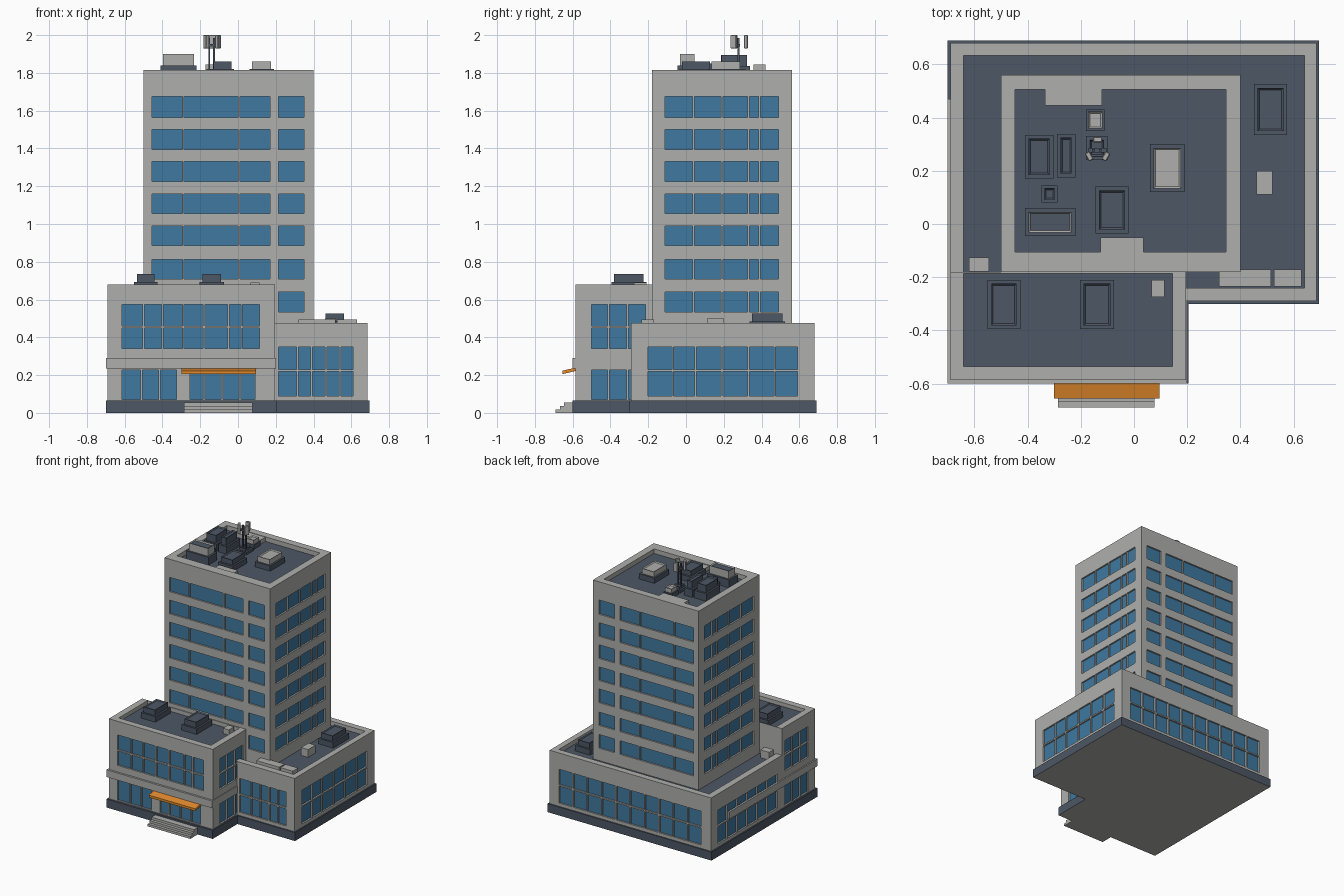
import bpy, bmesh, math
from mathutils import Matrix, Vector

if "Cube" in bpy.data.objects:
    bpy.data.objects.remove(bpy.data.objects["Cube"])


def material(name, rgb):
    m = bpy.data.materials.new(name)
    m.diffuse_color = (*rgb, 1)
    m.use_nodes = True
    m.node_tree.nodes["Principled BSDF"].inputs["Base Color"].default_value = m.diffuse_color
    return m


WALL = material("light_concrete", (0.43, 0.43, 0.42))
DARK = material("dark_slate", (0.075, 0.095, 0.13))
GLASS = material("blue_glass", (0.05, 0.19, 0.35))
ORANGE = material("orange_awning", (0.75, 0.25, 0.025))


def finish(name, bm, mats):
    me = bpy.data.meshes.new(name)
    bm.to_mesh(me)
    bm.free()
    for m in mats:
        me.materials.append(m)
    ob = bpy.data.objects.new(name, me)
    bpy.context.collection.objects.link(ob)
    return ob


def box(name, x0, x1, y0, y1, z0, z1, mat, bevel=0.0):
    bm = bmesh.new()
    bmesh.ops.create_cube(bm, size=1)
    for v in bm.verts:
        v.co = Vector((x0 + (v.co.x + .5) * (x1 - x0), y0 + (v.co.y + .5) * (y1 - y0),
                       z0 + (v.co.z + .5) * (z1 - z0)))
    if bevel:
        bmesh.ops.bevel(bm, geom=bm.edges[:], offset=bevel, segments=1, affect='EDGES')
    return finish(name, bm, [mat])


def panes(edges, gap=0.01):
    """Window spans between consecutive mullion centres."""
    return [(a + gap / 2, b - gap / 2) for a, b in zip(edges, edges[1:])]


def facade(name, side, plane, a0, a1, z0, z1, uspans, zspans, depth=0.012):
    """Wall sheet with recessed glass wherever a column span meets a row span."""
    bm = bmesh.new()
    s = 1 if side in ("front", "left") else -1

    def quad(pts, mi):
        co = [(a, plane + s * d, z) if side in ("front", "back") else (plane + s * d, a, z)
              for a, z, d in pts]
        if side in ("back", "left"):
            co.reverse()
        bm.faces.new([bm.verts.new(c) for c in co]).material_index = mi

    us = [a0] + [v for sp in uspans for v in sp] + [a1]
    zs = [z0] + [v for sp in zspans for v in sp] + [z1]
    for i, (a, b) in enumerate(zip(us, us[1:])):
        for j, (c, d) in enumerate(zip(zs, zs[1:])):
            ring = [(a, c), (b, c), (b, d), (a, d)]
            if i % 2 and j % 2:
                quad([(*p, depth) for p in ring], 1)
                for p, q in zip(ring, ring[1:] + ring[:1]):
                    quad([(*p, 0), (*q, 0), (*q, depth), (*p, depth)], 0)
            else:
                quad([(*p, 0) for p in ring], 0)
    bmesh.ops.remove_doubles(bm, verts=bm.verts[:], dist=1e-5)
    return finish(name, bm, [WALL, GLASS])


def roof(name, outer, inner, top, floor):
    """Parapet rim, its inner faces and a sunken dark roof; rects are x0,x1,y0,y1."""
    def ring(r, z):
        x0, x1, y0, y1 = r
        return [bm.verts.new(p) for p in ((x0, y0, z), (x1, y0, z), (x1, y1, z), (x0, y1, z))]
    bm = bmesh.new()
    o, i, f = ring(outer, top), ring(inner, top), ring(inner, floor)
    for k in range(4):
        n = (k + 1) % 4
        bm.faces.new((o[k], o[n], i[n], i[k]))
        bm.faces.new((i[k], i[n], f[n], f[k]))
    bm.faces.new(f).material_index = 1
    return finish(name, bm, [WALL, DARK])


def unit(name, x0, x1, y0, y1, z0, z1, body=DARK, lid=DARK, m=0.014):
    """Roof machine: low curb, body and a sunken lid."""
    box(name + "_curb", x0, x1, y0, y1, z0, z0 + (z1 - z0) * 0.5, DARK)
    bm = bmesh.new()
    bmesh.ops.create_cube(bm, size=1)
    sx, sy, sz = x1 - x0 - 2 * m, y1 - y0 - 2 * m, z1 - z0
    bmesh.ops.transform(bm, verts=bm.verts[:], matrix=Matrix.Translation(
        ((x0 + x1) / 2, (y0 + y1) / 2, (z0 + z1) / 2)) @ Matrix.Diagonal((sx, sy, sz, 1)))
    top = max(bm.faces, key=lambda f: f.calc_center_median().z)
    bmesh.ops.inset_region(bm, faces=[top], thickness=0.01, depth=-0.008)
    top.material_index = 1
    finish(name, bm, [body, lid])


def prism(name, pts, z0, z1, mats):
    bm = bmesh.new()
    lo = [bm.verts.new((x, y, z0)) for x, y in pts]
    hi = [bm.verts.new((x, y, z1)) for x, y in pts]
    bm.faces.new(hi)
    bm.faces.new(lo[::-1]).material_index = len(mats) - 1
    for k in range(len(pts)):
        n = (k + 1) % len(pts)
        bm.faces.new((lo[k], lo[n], hi[n], hi[k]))
    return finish(name, bm, mats)


# Plinth, dark with a pale underside
prism("plinth", [(-.7, -.6), (.205, -.6), (.205, -.3), (.695, -.3), (.695, .69), (-.7, .69)],
      0, 0.065, [DARK, WALL])

# Tower
T0, T1 = 0.42, 1.815
rows = [(.535, .64), (.71, .812), (.885, .99), (1.055, 1.16), (1.225, 1.33), (1.395, 1.5), (1.565, 1.675)]
wide = [(-.455, -.295), (-.285, 0), (.01, .17), (.215, .35)]
deep = panes([-.115, .04, .19, .33, .39, .495])
facade("tower_front", "front", -.18, -.5, .4, T0, T1, wide, rows)
facade("tower_back", "back", .56, -.5, .4, T0, T1, wide, rows)
facade("tower_right", "right", .4, -.18, .56, T0, T1, deep, rows)
facade("tower_left", "left", -.5, -.18, .56, T0, T1, deep, rows)
roof("tower_roof", (-.5, .4, -.18, .56), (-.447, .345, -.105, .505), T1, 1.78)

# Low podium
P0, P1 = 0.065, 0.475
low = panes([.085, .225, .355])
facade("podium_front", "front", -.29, .195, .685, P0, P1, panes([.21, .315, .39, .465, .54, .615]), low)
facade("podium_right", "right", .685, -.29, .68, P0, P1, panes([-.205, -.07, .05, .19, .33, .47, .595]), low)
facade("podium_back", "back", .68, -.69, .685, P0, P1,
       panes([-.61 + 1.22 * k / 10 for k in range(11)]), low)
facade("podium_left", "left", -.69, -.18, .68, P0, P1,
       panes([-.13 + .73 * k / 6 for k in range(7)]), low)
roof("podium_roof", (-.69, .685, -.29, .68), (-.64, .64, -.24, .632), P1, .44)

# Taller front block: ground floor and upper floor
B1 = 0.68
ground, upper = [(.072, .228)], panes([.335, .455, .58])
facade("block_front_ground", "front", -.585, -.69, .195, P0, .26,
       panes([-.62, -.51, -.415, -.32]) + panes([-.26, -.18, -.085, .01, .095]), ground)
facade("block_front_upper", "front", -.585, -.69, .195, .26, B1,
       panes([-.62, -.5, -.4, -.29, -.18, -.05, .02, .12]), upper)
side = panes([-.505, -.41, -.31, -.21])
for s, x in (("right", .195), ("left", -.69)):
    facade("block_" + s + "_ground", s, x, -.585, -.18, P0, .26, side, ground)
    facade("block_" + s + "_upper", s, x, -.585, -.18, .26, B1, side, upper)
facade("block_back", "back", -.18, -.69, -.5, .4, B1, [], [])
roof("block_roof", (-.69, .195, -.585, -.18), (-.64, .145, -.535, -.186), B1, .65)

# Ledge between the floors, wrapping the front and both sides
box("ledge_front", -.7, .2, -.6, -.58, .235, .29, WALL)
box("ledge_left", -.7, -.685, -.6, .47, .235, .29, WALL)
box("ledge_right", .19, .2, -.6, -.29, .235, .29, WALL)

# Entrance awning and steps
awning = box("awning", -.3, .095, -.655, -.583, .222, .24, ORANGE)
for v in awning.data.vertices:
    if v.co.y < -.6:
        v.co.z -= 0.017
for k, y in enumerate((-.69, -.668, -.645)):
    box("step_%d" % k, -.285, .077, y, -.595, 0, .018 * (k + 1), WALL)

# Tower roof equipment
R = 1.78
unit("cooler_a", -.41, -.303, .17, .335, R, 1.895)
unit("cooler_b", -.29, -.22, .175, .338, R, 1.895)
unit("cooler_c", -.41, -.22, -.045, .06, R, 1.9, WALL)
unit("small_vent", -.347, -.288, .08, .145, R, 1.85, DARK, DARK, .01)
unit("hatch", -.145, -.02, -.035, .14, R, 1.86)
unit("skylight", .06, .19, .12, .3, R, 1.86, WALL, WALL)
unit("vent_box", -.18, -.11, .35, .43, R, 1.845, WALL, WALL, .008)
unit("antenna_base", -.18, -.1, .24, .33, R, 1.82)
box("roof_pad_back", -.335, -.12, .445, .507, R, 1.812, WALL)
box("roof_pad_front", -.125, .035, -.107, -.05, R, 1.81, WALL)

# Antenna: twin poles with three tilted panels
for k, x in enumerate((-.152, -.127)):
    box("antenna_pole_%d" % k, x - .005, x + .005, .272, .282, R, 1.985, DARK)
for k in range(3):
    a = math.radians(90 + 120 * k)
    panel = box("antenna_panel_%d" % k, -.017, .017, -.01, .01, -.035, .035, WALL, .003)
    panel.matrix_world = (Matrix.Translation((-.137 + .036 * math.cos(a), .275 + .042 * math.sin(a), 1.965))
                          @ Matrix.Rotation(a + math.pi / 2, 4, 'Z'))
box("antenna_bracket", -.17, -.104, .268, .286, 1.94, 1.952, DARK)

# Lower roof equipment
unit("block_unit_a", -.55, -.427, -.395, -.21, .65, .735)
unit("block_unit_b", -.203, -.075, -.395, -.21, .65, .735)
box("block_vent", .065, .115, -.275, -.21, .65, .69, WALL)
unit("podium_unit", .45, .575, .335, .525, .44, .525)
box("podium_vent", .46, .52, .11, .2, .44, .5, WALL)
box("podium_bench_a", .32, .515, -.235, -.17, .44, .495, WALL)
box("podium_bench_b", .525, .63, -.235, -.17, .44, .495, WALL)
box("podium_corner_box", -.62, -.545, -.178, -.125, .44, .5, WALL)
